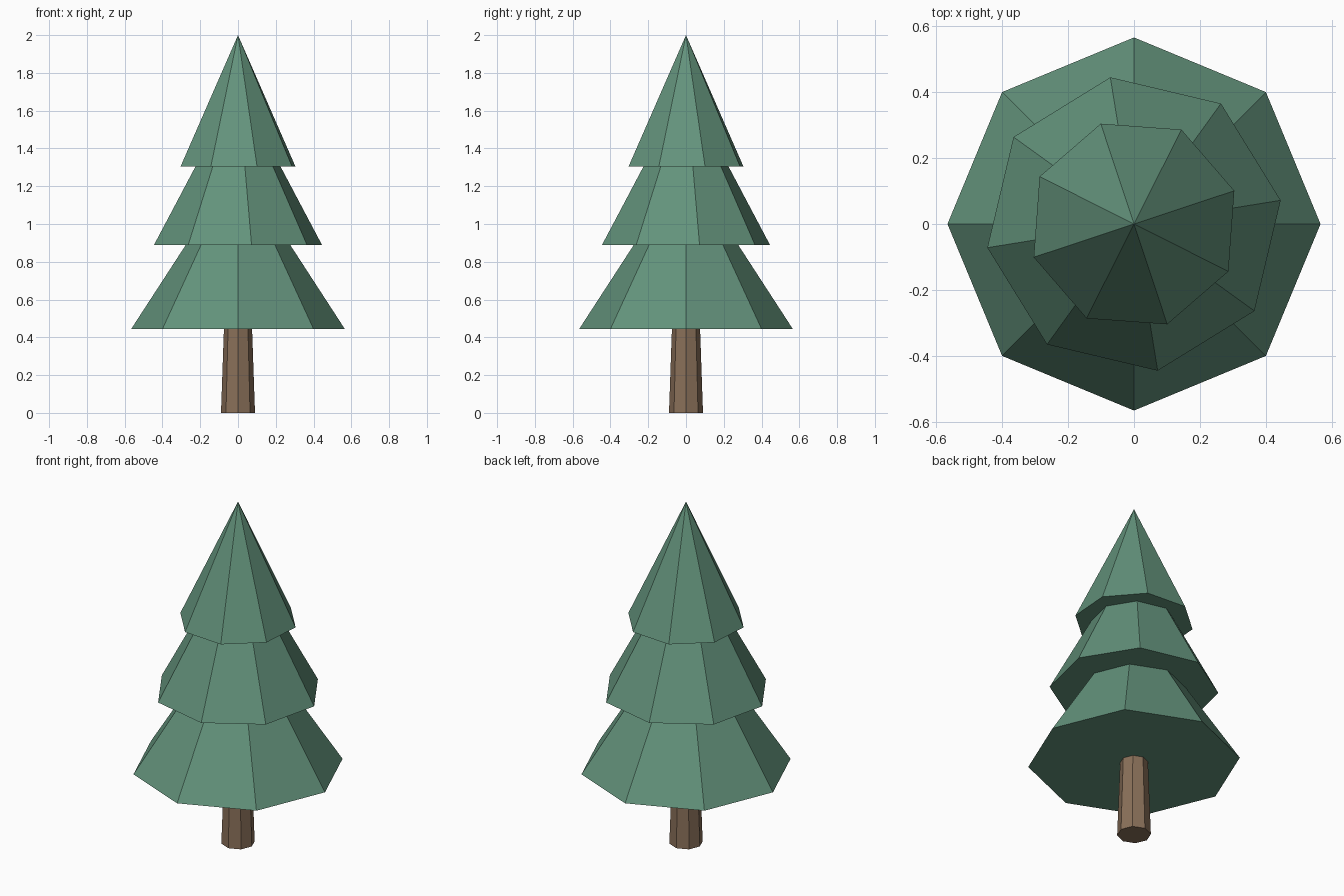
import bpy

if "Cube" in bpy.data.objects:
    bpy.data.objects.remove(bpy.data.objects["Cube"])


def make_material(name, color):
    mat = bpy.data.materials.new(name)
    mat.diffuse_color = (*color, 1.0)
    mat.use_nodes = True
    mat.node_tree.nodes["Principled BSDF"].inputs["Base Color"].default_value = mat.diffuse_color
    return mat


def add_cone(name, r_bottom, r_top, z_bottom, z_top, turn, mat):
    """Eight-sided flat-shaded cone standing between two heights."""
    bpy.ops.mesh.primitive_cone_add(
        vertices=8, radius1=r_bottom, radius2=r_top, depth=z_top - z_bottom,
        location=(0, 0, (z_bottom + z_top) / 2), rotation=(0, 0, turn))
    obj = bpy.context.object
    obj.name = name
    obj.data.materials.append(mat)
    return obj


foliage = make_material("foliage green", (0.125, 0.29, 0.2))
bark = make_material("bark brown", (0.25, 0.16, 0.1))

# Tapered trunk
add_cone("trunk", 0.09, 0.074, 0.0, 0.46, 0.0, bark)

# Three foliage tiers, each turned a little further than the one below
tiers = [
    ("lower_foliage", 0.565, 0.445, 1.315),
    ("middle_foliage", 0.45, 0.89, 1.73),
    ("upper_foliage", 0.32, 1.305, 2.0),
]
for i, (name, radius, base, tip) in enumerate(tiers):
    add_cone(name, radius, 0.0, base, tip, 0.16 * i, foliage)
